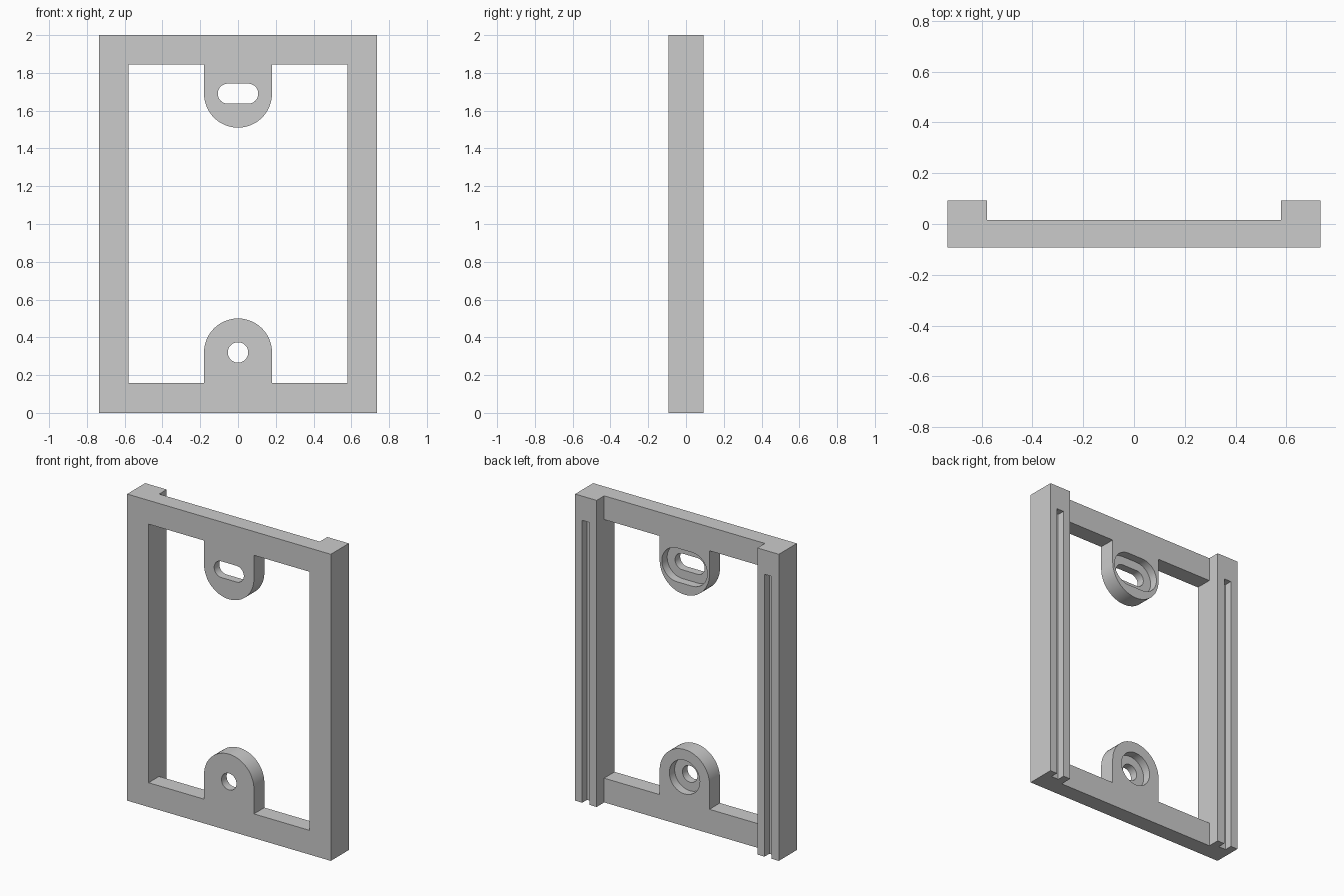
import bpy, bmesh
from math import pi, cos, sin

if "Cube" in bpy.data.objects:
    bpy.data.objects.remove(bpy.data.objects["Cube"])

W, T = 0.735, 0.093          # half width, half thickness
IN = 0.58                    # half width of the opening
LOW, HIGH = 0.32, 1.69       # screw hole heights
TAB = 0.18                   # tab radius
BAR = 0.015                  # rear face of the cross bars


def prism(name, outline, y0, y1):
    """Extrude an (x, z) outline along y into a closed solid."""
    bm = bmesh.new()
    face = bm.faces.new([bm.verts.new((x, y0, z)) for x, z in outline])
    ext = bmesh.ops.extrude_face_region(bm, geom=[face])
    verts = [g for g in ext["geom"] if isinstance(g, bmesh.types.BMVert)]
    bmesh.ops.translate(bm, verts=verts, vec=(0, y1 - y0, 0))
    bmesh.ops.recalc_face_normals(bm, faces=bm.faces[:])
    mesh = bpy.data.meshes.new(name)
    bm.to_mesh(mesh)
    bm.free()
    obj = bpy.data.objects.new(name, mesh)
    bpy.context.collection.objects.link(obj)
    return obj


def rect(x0, x1, z0, z1):
    return [(x0, z0), (x1, z0), (x1, z1), (x0, z1)]


def arc(cx, cz, r, a0, a1, n=24):
    return [(cx + r * cos(a0 + (a1 - a0) * i / n),
             cz + r * sin(a0 + (a1 - a0) * i / n)) for i in range(n + 1)]


def slot(cz, r, half):
    return arc(half, cz, r, -pi / 2, pi / 2) + arc(-half, cz, r, pi / 2, 3 * pi / 2)


def circle(cz, r):
    return arc(0, cz, r, 0, 2 * pi, 48)[:-1]


# Solid slab that becomes the frame
frame = prism("mounting_frame", rect(-W, W, 0, 2), -T, T)

# Window outline, going round the two rounded tabs
window = ([(-IN, 0.158), (-TAB, 0.158)] + arc(0, LOW, TAB, pi, 0)
          + [(TAB, 0.158), (IN, 0.158), (IN, 1.845), (TAB, 1.845)]
          + arc(0, HIGH, TAB, 0, -pi) + [(-TAB, 1.845), (-IN, 1.845)])

cutters = [
    # Thin the cross bars and tabs behind, between the rails
    prism("rear_pocket_cutter", rect(-IN, IN, -0.1, 2.1), BAR, 0.3),
    prism("window_cutter", window, -0.3, 0.3),
    # Screw hole and slot, each with a counterbore at the back
    prism("hole_cutter", circle(LOW, 0.054), -0.3, 0.3),
    prism("hole_recess_cutter", circle(LOW, 0.11), -0.04, 0.3),
    prism("slot_cutter", slot(HIGH, 0.053, 0.054), -0.3, 0.3),
    prism("slot_recess_cutter", slot(HIGH, 0.11, 0.054), -0.04, 0.3),
]
# Grooves down the back of both rails, open at the bottom
for s in (-1, 1):
    a, b = sorted((s * 0.632, s * 0.684))
    cutters.append(prism("groove_cutter", rect(a, b, -0.1, 1.842), T - 0.05, 0.3))

for c in cutters:
    c.hide_render = True
    m = frame.modifiers.new(c.name, "BOOLEAN")
    m.operation, m.solver, m.object = "DIFFERENCE", "EXACT", c

# Bake the cuts and drop the helpers
bpy.context.view_layer.update()
dg = bpy.context.evaluated_depsgraph_get()
baked = bpy.data.meshes.new_from_object(frame.evaluated_get(dg))
frame.modifiers.clear()
frame.data = baked
for c in cutters:
    bpy.data.objects.remove(c)

# Smooth the round walls, keep the edges sharp
bpy.context.view_layer.objects.active = frame
frame.select_set(True)
bpy.ops.object.shade_smooth_by_angle(angle=pi / 6)
